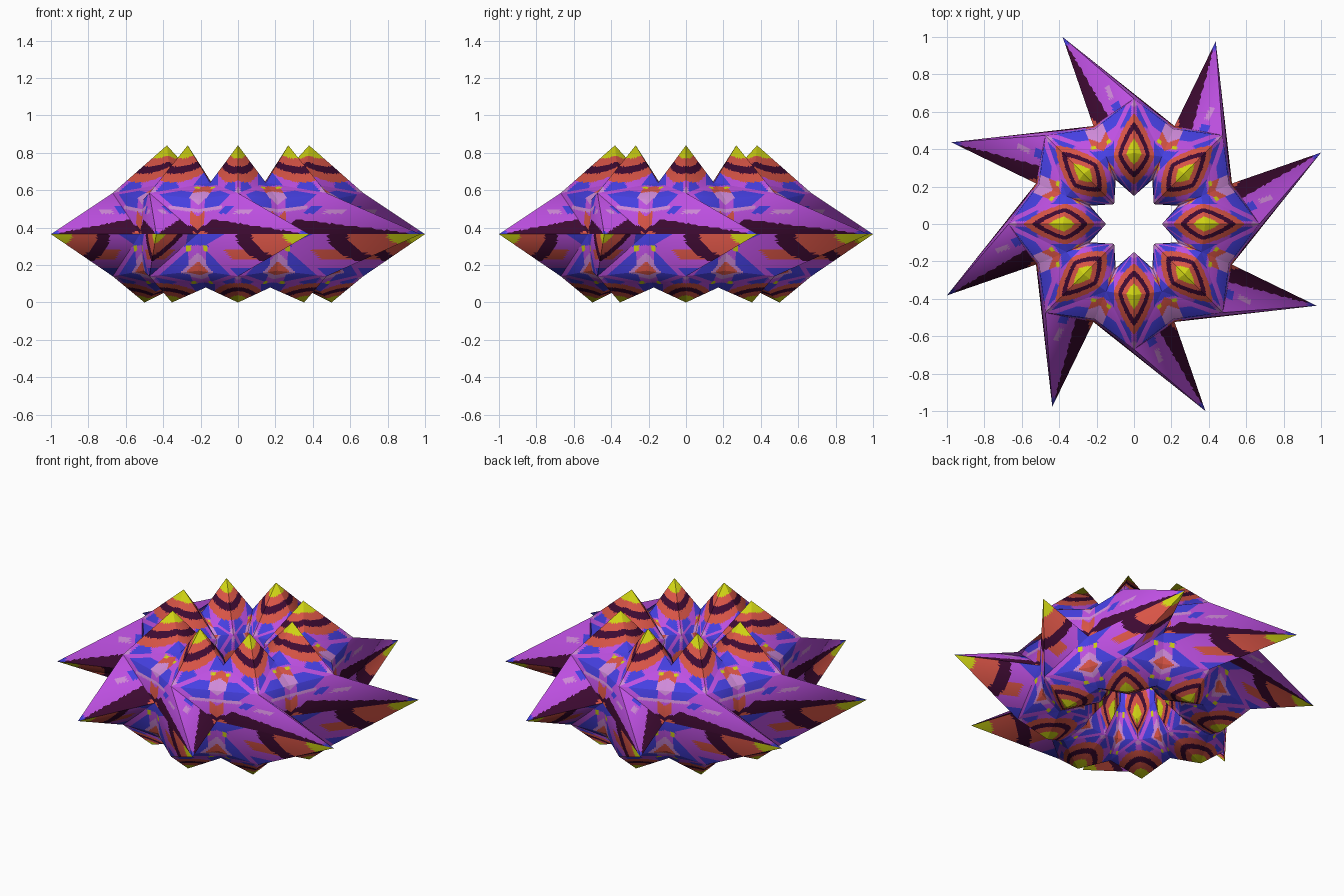
import bpy, bmesh, math
from mathutils import Vector

if "Cube" in bpy.data.objects:
    bpy.data.objects.remove(bpy.data.objects["Cube"])


def linear(c):
    return tuple((v / 255 / 12.92) if v < 11 else ((v / 255 + 0.055) / 1.055) ** 2.4 for v in c) + (1,)


COLOURS = [("yellow", (208, 212, 20)), ("coral_red", (216, 84, 70)), ("dark_plum", (62, 10, 50)),
           ("violet", (190, 80, 226)), ("blue", (70, 64, 226)), ("lilac", (207, 138, 217))]
YELLOW, RED, PLUM, VIOLET, BLUE, LILAC = range(6)

# Ring cross-sections as (radius, height): even entries are peaks / valleys, odd ones the diagonals
# order: inner, inner-top, top, outer-top, outer, outer-bottom, bottom, inner-bottom
PEAK = [(.18, .21), (.15, .585), (.38, .84), (.67, .585), (1.07, .365), (.67, .14), (.50, 0), (.26, .12)]
VALLEY = [(.255, .365), (.265, .55), (.39, .64), (.55, .55), (.567, .365), (.55, .17), (.45, .08), (.31, .15)]
TWIST = math.radians(20.9)      # the outer spikes lean round the ring
STEPS = 25                      # painting resolution per facet


def place(section, j, angle):
    r, z = section[j % 8]
    if section is PEAK and j % 8 == 4:
        angle += TWIST
    return Vector((r * math.cos(angle), r * math.sin(angle), z))


# Colour bands on the facets that rise to a peak (p = peak, d = diagonal, l = valley weights)
def cone_colour(p, d, l):
    q = p + .7 * d * l                           # rounds the bands into a lens
    if q > .72: return YELLOW
    if q > .56: return RED
    if q > .42: return PLUM
    if q > .27: return RED
    if l > .72: return BLUE
    if d > .5 and l > .1: return BLUE
    return LILAC if d > .86 else VIOLET


def spike_top_colour(p, d, l):
    if p > .9: return BLUE
    if l > .9: return RED
    if d < .36 * (d + l): return PLUM
    if p < .08 and .5 < d < .68: return BLUE
    if .14 < p < .28 and .5 < d < .6: return LILAC
    return VIOLET


def spike_bottom_colour(p, d, l):
    q = p + .5 * d * l
    if q > .75: return YELLOW
    if q > .48: return RED
    if q > .34: return PLUM
    if l > .75: return BLUE
    if d > .8: return BLUE
    return RED if .1 < p and .35 < d < .6 else VIOLET


# Colour patches on the facets between the peaks (d = diagonal, l = valley, b = saddle weights)
def saddle_upper(d, l, b):
    if d < .17 and .12 < b < .5: return RED
    if b > .84: return LILAC
    if d > .17 and b > .2 and l < .28: return BLUE
    if l > .78: return PLUM
    return LILAC if .28 < l < .38 and d < .6 else VIOLET


def saddle_top(d, l, b):
    if b > .8: return LILAC
    if .13 < d < .22 and .58 < l < .7: return YELLOW
    if d < .2 and .2 < b < .5: return RED
    if d > .2 and b > .2 and l < .35: return BLUE
    return BLUE if l > .78 else (LILAC if b > .5 else VIOLET)


def saddle_lower(d, l, b):
    if b > .74: return RED
    if .14 < d < .24 and .57 < l < .72: return YELLOW
    if d > .2 and .2 < b < .62: return BLUE
    if l > .7: return BLUE
    return LILAC if b > .5 else VIOLET


# Coarse corners gather smooth normals, so the ring shades softly as one skin
corner_normals = {}
facets = []


def key(v):
    return tuple(round(x, 4) + 0.0 for x in v)


def add_facet(corners, centre, rule):
    a, b, c = corners
    n = (b - a).cross(c - a).normalized()
    if n.dot((a + b + c) / 3 - centre) < 0:
        n = -n
    for v, s, t in ((a, b, c), (b, c, a), (c, a, b)):
        k = key(v)
        corner_normals[k] = corner_normals.get(k, Vector()) + n * (s - v).angle(t - v)
    facets.append((corners, n, rule))


def paint_facet(bm, corners, normal, rule, normals):
    """Split a flat triangle into a fine grid and colour every cell by its position."""
    n = STEPS
    a, b, c = corners
    na, nb, nc = ((corner_normals[key(v)].normalized() + normal * .8).normalized() for v in corners)
    flip = (b - a).cross(c - a).dot(normal) < 0
    v = {}
    for i in range(n + 1):
        for j in range(n + 1 - i):
            k = n - i - j
            v[i, j] = bm.verts.new((a * i + b * j + c * k) / n)
            normals.append((na * i + nb * j + nc * k).normalized())
    for i in range(n):
        for j in range(n - i):
            cells = [((i, j), (i + 1, j), (i, j + 1))]
            if i + j < n - 1:
                cells.append(((i + 1, j), (i + 1, j + 1), (i, j + 1)))
            for cell in cells:
                ring = [v[k] for k in cell]
                wa = sum(k[0] for k in cell) / 3 / n
                wb = sum(k[1] for k in cell) / 3 / n
                f = bm.faces.new(ring[::-1] if flip else ring)
                f.smooth = True
                f.material_index = rule(wa, wb, 1 - wa - wb)


# Spiked ring: eight sectors, each mirrored about its peak section
for k in range(8):
    mid = math.radians(45 * k)
    core = Vector((.41 * math.cos(mid), .41 * math.sin(mid), .365))
    for side in (-1, 1):
        edge = mid + side * math.radians(22.5)
        for j in range(0, 8, 2):                 # inner, top, outer, bottom peaks
            for up in (-1, 1):
                diag = place(PEAK, j + up, mid)
                low = place(VALLEY, j, edge)
                saddle = place(VALLEY, j + up, edge)
                rule, patch = cone_colour, saddle_lower
                if j == 4:
                    rule = spike_top_colour if up < 0 else spike_bottom_colour
                    patch = saddle_upper if up < 0 else saddle_lower
                elif j == 2:
                    patch = saddle_top
                add_facet((place(PEAK, j, mid), diag, low), core, rule)
                add_facet((diag, low, saddle), core, patch)

bm = bmesh.new()
normals = []
for corners, n, rule in facets:
    paint_facet(bm, corners, n, rule, normals)
mesh = bpy.data.meshes.new("spiked_ring")
bm.to_mesh(mesh)
bm.free()
mesh.normals_split_custom_set_from_vertices(normals)
for name, rgb in COLOURS:
    m = bpy.data.materials.new(name)
    m.diffuse_color = linear(rgb)
    m.use_nodes = True
    m.node_tree.nodes["Principled BSDF"].inputs["Base Color"].default_value = m.diffuse_color
    mesh.materials.append(m)
ring = bpy.data.objects.new("spiked_ring", mesh)
bpy.context.collection.objects.link(ring)
